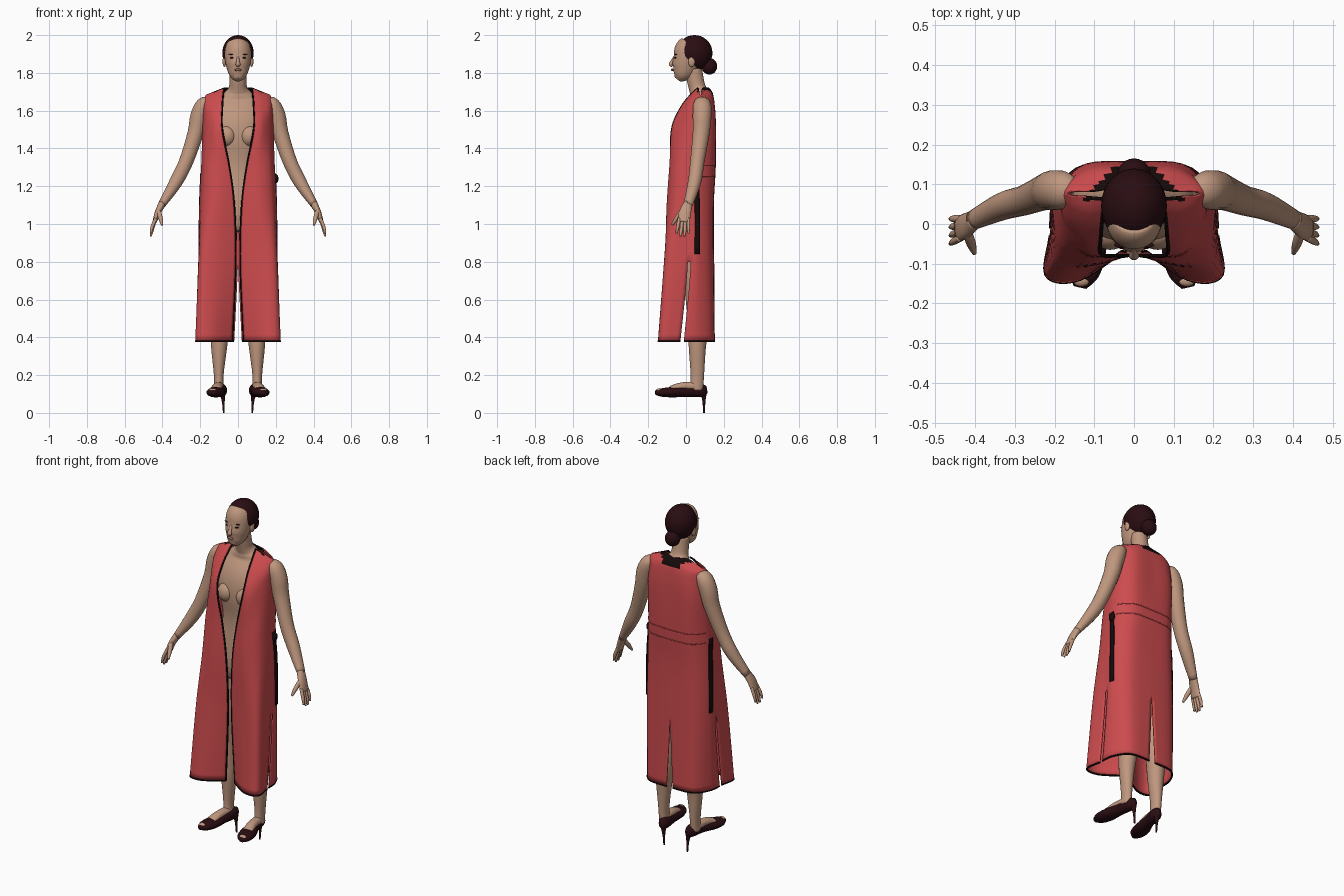
import bpy, bmesh
from mathutils import Vector, Matrix
from math import sin, cos, pi

cube = bpy.data.objects.get("Cube")
if cube:
    bpy.data.objects.remove(cube, do_unlink=True)


def material(name, r, g, b):
    m = bpy.data.materials.new(name)
    m.use_nodes = True
    m.diffuse_color = (r, g, b, 1)
    bsdf = m.node_tree.nodes["Principled BSDF"]
    bsdf.inputs["Base Color"].default_value = (r, g, b, 1)
    bsdf.inputs["Roughness"].default_value = 0.8
    return m


SKIN = material("skin", 0.52, 0.31, 0.21)
RED = material("red cloth", 0.6, 0.07, 0.075)
BLACK = material("black trim", 0.008, 0.003, 0.003)
DARK = material("dark brown", 0.022, 0.004, 0.006)
LIP = material("lip", 0.3, 0.12, 0.09)
SIDES = (("left", 1), ("right", -1))


def spline(keys, t):
    """Smooth curve through the keys, t counted in keys."""
    last = len(keys) - 1
    i = min(int(t), last - 1)
    f = t - i
    p0, p1, p2, p3 = (Vector(keys[min(max(k, 0), last)]) for k in range(i - 1, i + 3))
    return p1 + (p2 - p0) * f / 2 + (p0 * 2 - p1 * 5 + p2 * 4 - p3) * f * f / 2 \
        + (p1 * 3 - p0 - p2 * 3 + p3) * f ** 3 / 2


def finish(name, bm, *mats):
    bmesh.ops.recalc_face_normals(bm, faces=bm.faces)
    me = bpy.data.meshes.new(name)
    bm.to_mesh(me)
    bm.free()
    for m in mats:
        me.materials.append(m)
    for p in me.polygons:
        p.use_smooth = True
    ob = bpy.data.objects.new(name, me)
    bpy.context.collection.objects.link(ob)
    return ob


def tube(name, keys, mat, side=1, ref=(0, 1, 0), sides=20, steps=4):
    """Loft of ellipses; keys in cm are x, y, z, half width, half depth along ref."""
    keys = [Vector(k) / 100 for k in keys]
    bm = bmesh.new()
    rings = []
    total = (len(keys) - 1) * steps
    for n in range(total + 1):
        t = n / steps
        k = spline(keys, t)
        ahead = spline(keys, min(t + 0.05, len(keys) - 1))
        behind = spline(keys, max(t - 0.05, 0))
        along = (ahead.to_3d() - behind.to_3d()).normalized()
        b = Vector(ref)
        b = (b - along * b.dot(along)).normalized()
        a = b.cross(along)
        ring = []
        for j in range(sides):
            ang = 2 * pi * (j + 0.5) / sides
            p = k.to_3d() + a * cos(ang) * max(k[3], 0.002) + b * sin(ang) * max(k[4], 0.002)
            ring.append(bm.verts.new((p.x * side, p.y, p.z)))
        rings.append(ring)
    for lo, hi in zip(rings, rings[1:]):
        for j in range(sides):
            bm.faces.new((lo[j], lo[j - 1], hi[j - 1], hi[j]))
    bm.faces.new(rings[0])
    bm.faces.new(rings[-1])
    return finish(name, bm, mat)


def ball(name, centre, size, mat, cut=None):
    """Ellipsoid in cm, optionally trimmed by a plane (point, normal)."""
    bm = bmesh.new()
    place = Matrix.Translation(Vector(centre) / 100) @ Matrix.Diagonal((*(Vector(size) / 100), 1))
    bmesh.ops.create_uvsphere(bm, u_segments=28, v_segments=18, radius=1, matrix=place)
    if cut:
        bmesh.ops.bisect_plane(bm, geom=bm.verts[:] + bm.edges[:] + bm.faces[:],
                               plane_co=Vector(cut[0]) / 100, plane_no=cut[1], clear_inner=True)
    return finish(name, bm, mat)


def cord(name, points, radius, mat):
    cu = bpy.data.curves.new(name, "CURVE")
    cu.dimensions = "3D"
    cu.bevel_depth = radius
    cu.bevel_resolution = 2
    sp = cu.splines.new("POLY")
    sp.points.add(len(points) - 1)
    for q, p in zip(sp.points, points):
        q.co = (*p, 1)
    cu.materials.append(mat)
    bpy.context.collection.objects.link(bpy.data.objects.new(name, cu))


# Torso and neck
tube("torso", [(0, 3, 96, 10, 6), (0, 3.5, 105, 15.5, 9), (0, 4, 130, 11.5, 7.5),
               (0, 4, 145, 14, 9), (0, 5, 155, 15, 8.5), (0, 7.5, 164, 14, 6),
               (0, 7, 169, 8, 5), (0, 6, 172, 5, 4.5), (0, 5, 176, 4.5, 4.5),
               (0, 4, 182, 4.5, 4.5)], SKIN, sides=32)

# Head, face and hair
tube("head", [(0, -4.5, 176.5, 1.8, 1.8), (0, -3, 178.5, 4.2, 4.3), (0, -1, 182, 5.8, 6.6),
              (0, .5, 187, 6.9, 7.3), (0, 2, 192, 7, 8), (0, 4, 195, 5.5, 6),
              (0, 4.5, 197.5, 3, 3.5)], SKIN, sides=32)
tube("nose", [(0, -5.8, 189, .6, .6), (0, -7.2, 186.5, .8, .8), (0, -8, 184.5, 1.3, 1.1),
              (0, -7, 183.8, .8, .6)], SKIN)
ball("mouth", (0, -7.2, 181.6), (2, .7, .7), LIP)
ball("hair", (0, 4.5, 190.5), (8.3, 9.5, 9.5), DARK, ((0, -5, 193), (0, .95, 1)))
ball("hair_bun", (0, 12.4, 183.5), (4.2, 4.1, 4.4), DARK)
for label, s in SIDES:
    ball(label + "_eye", (3 * s, -5.5, 188), (1.3, .8, .5), DARK)
    ball(label + "_brow", (3.2 * s, -5.3, 189.8), (1.8, .7, .25), DARK)
    ball(label + "_ear", (7.2 * s, 3, 186), (1, 1.8, 2.8), SKIN)
    ball(label + "_breast", (6 * s, -2, 146.5), (5, 4.5, 5.5), SKIN)

# Limbs
for label, s in SIDES:
    tube(label + "_arm", [(15, 8, 164, 3, 3.5), (18, 8.5, 163, 4.3, 4.8), (20.5, 8.5, 157, 4.8, 5),
                          (22.5, 8, 148, 4.3, 4.5), (27.5, 6, 133, 3.8, 3.8),
                          (33, 4.5, 122, 3.5, 3.5), (40.5, 1, 110, 2, 2.5)], SKIN, s)
    tube(label + "_palm", [(40, 1.2, 111, 2, 2.4), (42.5, -.5, 106, 1.6, 3.2),
                           (44.2, -1.2, 101, 1.1, 3.2)], SKIN, s)
    for i in range(4):
        y = 1.3 - 1.6 * i
        drop = 1.5 if i in (1, 2) else 0
        tube(f"{label}_finger_{i + 1}",
             [(43.6, y, 103, .9, .9), (45.4, y - .3 * i, 98.5 - drop, .9, .9),
              (46.2, y - .5 * i, 95 - drop, .5, .5)], SKIN, s, sides=10)
    tube(label + "_thumb", [(42, -2, 107, 1.2, 1.2), (41, -5, 103, 1.2, 1.2),
                            (40.2, -7.3, 99.5, .6, .6)], SKIN, s, sides=10)
    tube(label + "_leg", [(7.5, 4, 100, 7.5, 7.5), (8.5, 4, 80, 7, 7), (9, 5, 60, 5, 5.2),
                          (9.6, 6.5, 45, 5, 5.4), (10, 6, 35, 4.3, 4.6),
                          (10.2, 6, 20, 2.6, 3.6), (10, 5.5, 12, 2.6, 3.6)], SKIN, s)

    # Feet and high heeled shoes
    tube(label + "_foot", [(9.8, 7, 14, 2.6, 2.4), (10.8, -2, 14, 2.6, 2.2),
                           (11.8, -8, 12.5, 3, 1.8)], SKIN, s, ref=(0, 0, 1))
    tube(label + "_shoe", [(8.3, 11, 12.5, 1.2, 2), (8.7, 8, 12, 3, 3.5), (10, 0, 11.5, 3.3, 3),
                           (11.6, -7, 11, 4.6, 2.8), (12.8, -12.5, 10.8, 4, 2.3),
                           (13.6, -16, 10.8, 1.6, 1.3)], DARK, s, ref=(0, 0, 1))
    ball(label + "_toes", (13.3 * s, -14.4, 12), (2, 1.3, 1), SKIN)
    tube(label + "_heel", [(8.2, 9.3, 11, 1.8, 1.8), (7.8, 9.5, 6, .8, .8),
                           (7.5, 9.5, 0, .5, .5)], DARK, s, sides=10)

# Robe half sections in cm: height, then x, y pairs from front edge to centre back
SECTIONS = [
    (38, 3, -7, 14, -14, 22, -13, 21, -3, 20, 6, 14, 14, 2, 15),
    (80, 1.2, -7.5, 12, -11, 20, -10, 20.5, 1, 20, 7, 14, 13.5, 0, 14.7),
    (110, 2, -8, 11, -10, 18, -7, 20, 0, 19.5, 7, 13, 13.5, 0, 14.5),
    (130, 4.5, -8, 11, -8.5, 17, -5.5, 19, 1, 18.5, 8, 12, 14.5, 0, 15.5),
    (150, 8.3, -7.5, 12.5, -6.5, 16.5, -2, 18.3, 3, 18, 9, 12, 15, 0, 15.5),
    (162, 8.3, -2.5, 12.5, -1.5, 16.5, 1, 18.2, 5, 17.8, 9, 11, 14.5, 0, 15),
    (169, 7.8, 3, 12, 3, 16, 4.5, 17.8, 7, 16.5, 10, 10, 13, 0, 14),
    (172, 7.2, 6.5, 12, 7, 15.5, 7.2, 16.8, 7.6, 15, 8.2, 8, 8.5, 0, 12),
]
ACROSS, UP = 6, len(SECTIONS) - 1
FINE, TALL = 5, 8
SLIT = 3


def robe_point(u, v, side):
    row = spline(SECTIONS, v) / 100
    z = row[0]
    p = spline([(row[i], row[i + 1]) for i in range(1, len(row), 2)], u)
    slope = 0.4 * max(0, min(1, (z - 1.6) / 0.12))
    return Vector((max(p.x, 0) * side, p.y, z - slope * max(0, p.x - 0.075)))


# Robe with side and back slits and a dark back collar
bm = bmesh.new()
for label, s in SIDES:
    grid = [[bm.verts.new(robe_point(i / FINE, j / TALL, s)) for i in range(ACROSS * FINE + 1)]
            for j in range(UP * TALL + 1)]
    for j in range(UP * TALL):
        for i in range(ACROSS * FINE):
            if i == SLIT * FINE and j < TALL:
                continue
            f = bm.faces.new((grid[j][i], grid[j][i + 1], grid[j + 1][i + 1], grid[j + 1][i]))
            c = f.calc_center_median()
            f.material_index = int(c.z > 1.675 and c.y > 0.06 and abs(c.x) + c.y < 0.19)
bmesh.ops.remove_doubles(bm, verts=bm.verts, dist=0.0005)
robe = finish("robe", bm, RED, BLACK)
thick = robe.modifiers.new("cloth thickness", "SOLIDIFY")
thick.thickness = 0.005
thick.offset = 0

# Trim, waist casing and side ties
for label, s in SIDES:
    cord(label + "_front_trim", [robe_point(0, j / TALL, s) for j in range(UP * TALL + 1)], 0.005, BLACK)
    for part, start, end in (("front", 0, SLIT), ("back", SLIT + 1 / FINE, ACROSS)):
        cord(f"{label}_{part}_hem", [robe_point(start + (end - start) * i / 16, 0, s)
                                     for i in range(17)], 0.005, BLACK)
    for part, v in (("lower", 2.75), ("upper", 3.05)):
        cord(f"{label}_{part}_waist_seam", [robe_point(4 + i / 8, v, s) for i in range(17)], 0.004, RED)
    tube(label + "_tie", [(19.6, 5, 127, .5, 2), (20.3, 6, 110, .5, 2), (20.6, 6, 84, .5, 2)],
         BLACK, s, sides=4)
ball("tie_knot", (20, 5.5, 124), (1.4, 2, 2.5), BLACK)
